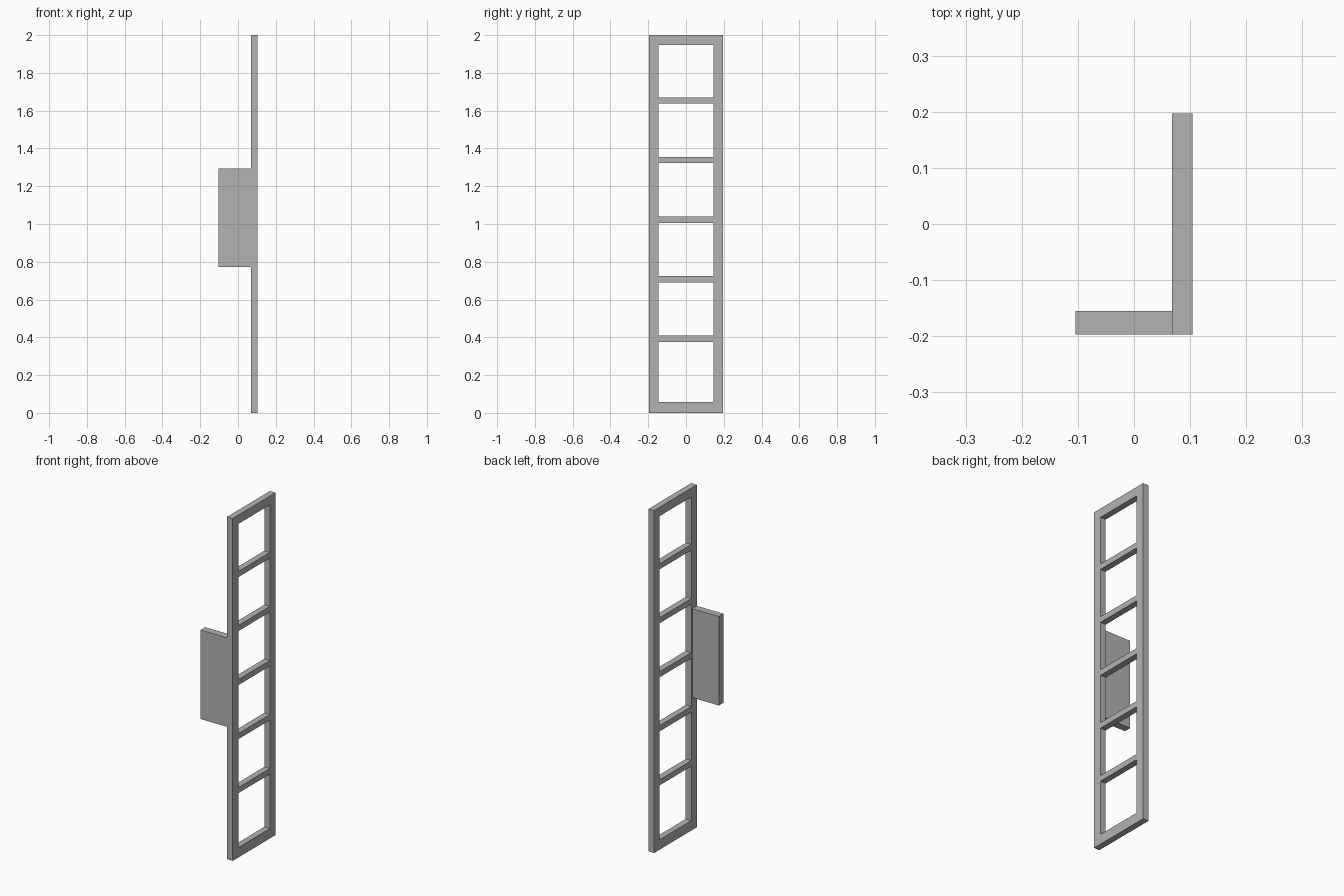
import bpy, bmesh

cube = bpy.data.objects.get("Cube")
if cube:
    bpy.data.objects.remove(cube, do_unlink=True)

grey = bpy.data.materials.new("plain grey")
grey.use_nodes = True
colour = (0.45, 0.45, 0.45, 1)
grey.diffuse_color = colour
grey.node_tree.nodes["Principled BSDF"].inputs["Base Color"].default_value = colour

HALF_WIDTH, HALF_OPENING = 0.197, 0.146
FRAME_BACK, FRAME_FRONT = 0.068, 0.104
HEIGHT = 2.0
RUNGS, FIRST_RUNG, PITCH, RUNG = 5, 0.392, 0.3155, 0.033


def finish(name, bm):
    bmesh.ops.recalc_face_normals(bm, faces=bm.faces)
    mesh = bpy.data.meshes.new(name)
    bm.to_mesh(mesh)
    bm.free()
    mesh.materials.append(grey)
    obj = bpy.data.objects.new(name, mesh)
    bpy.context.collection.objects.link(obj)
    return obj


# Ladder frame: a grid of cells with the openings left out, then extruded
ys = [-HALF_WIDTH, -HALF_OPENING, HALF_OPENING, HALF_WIDTH]
zs = [0, 0.058]
for i in range(RUNGS):
    centre = FIRST_RUNG + i * PITCH
    zs += [centre - RUNG / 2, centre + RUNG / 2]
zs += [1.948, HEIGHT]

bm = bmesh.new()
grid = [[bm.verts.new((FRAME_BACK, y, z)) for y in ys] for z in zs]
for row in range(len(zs) - 1):
    for col in range(3):
        if col == 1 and row % 2 == 1:
            continue
        bm.faces.new((grid[row][col], grid[row][col + 1],
                      grid[row + 1][col + 1], grid[row + 1][col]))
out = bmesh.ops.extrude_face_region(bm, geom=bm.faces[:], use_keep_orig=True)
moved = [v for v in out["geom"] if isinstance(v, bmesh.types.BMVert)]
bmesh.ops.translate(bm, verts=moved, vec=(FRAME_FRONT - FRAME_BACK, 0, 0))
finish("ladder_frame", bm)

# Side plate: upright board standing off the front rail
low, high = (-0.104, -HALF_WIDTH, 0.773), (FRAME_BACK, -0.155, 1.293)
bm = bmesh.new()
bmesh.ops.create_cube(bm, size=1)
for v in bm.verts:
    v.co = [a + (c + 0.5) * (b - a) for a, b, c in zip(low, high, v.co)]
finish("side_plate", bm)
